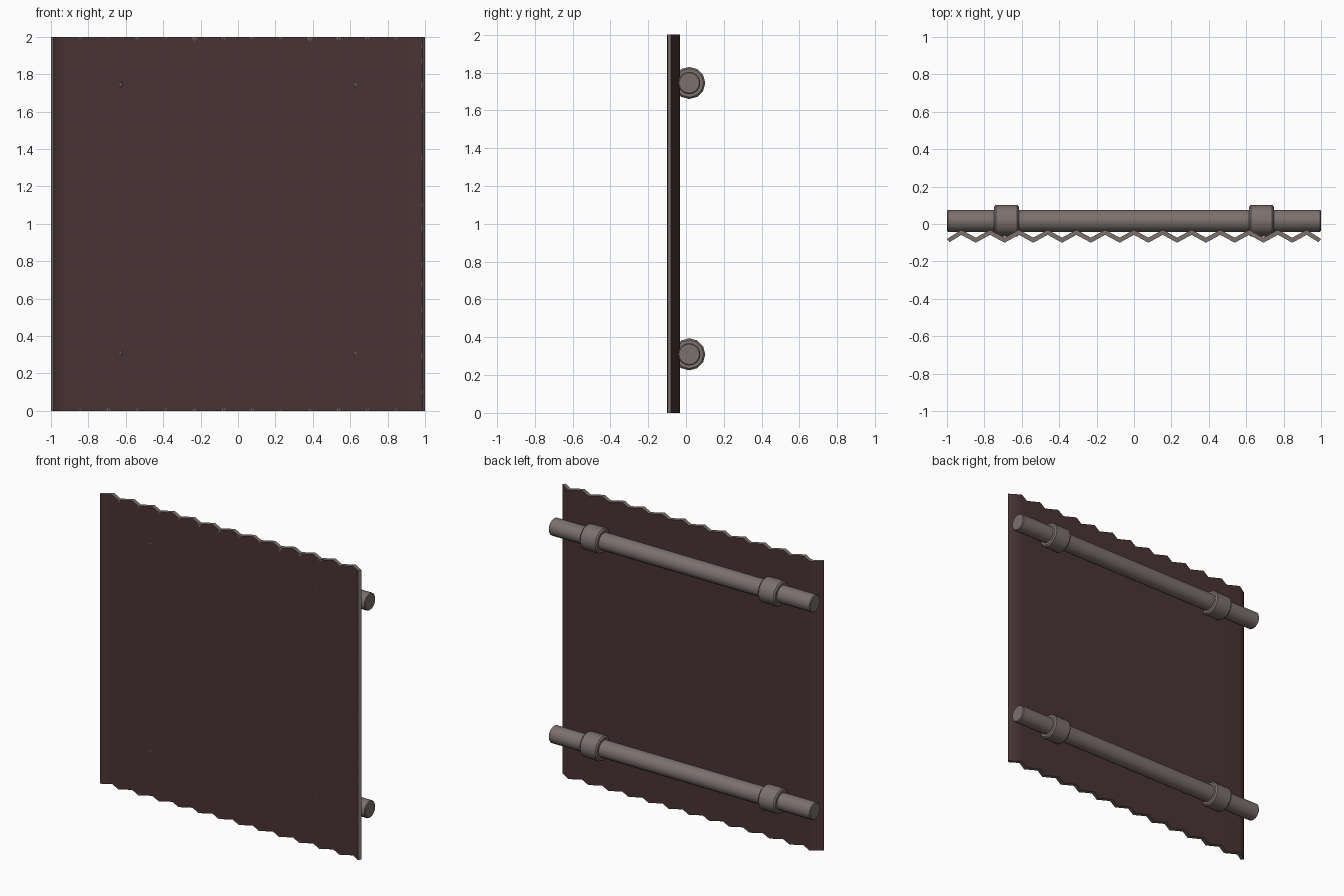
import bpy, bmesh, math, random
from mathutils import Matrix

if "Cube" in bpy.data.objects:
    bpy.data.objects.remove(bpy.data.objects["Cube"])

random.seed(4)


def material(name, rgb):
    m = bpy.data.materials.new(name)
    m.diffuse_color = (*rgb, 1)
    m.use_nodes = True
    m.node_tree.nodes["Principled BSDF"].inputs["Base Color"].default_value = m.diffuse_color
    return m


RUST = material("dark rust red", (0.068, 0.034, 0.035))
STEEL = material("worn grey steel", (0.20, 0.165, 0.155))


def finish(name, bm, mats, angle=None):
    bmesh.ops.recalc_face_normals(bm, faces=bm.faces)
    me = bpy.data.meshes.new(name)
    bm.to_mesh(me)
    bm.free()
    ob = bpy.data.objects.new(name, me)
    bpy.context.collection.objects.link(ob)
    for m in mats:
        me.materials.append(m)
    if angle:
        bpy.ops.object.select_all(action='DESELECT')
        ob.select_set(True)
        bpy.context.view_layer.objects.active = ob
        bpy.ops.object.shade_smooth_by_angle(angle=math.radians(angle))
    return ob


# Corrugated sheet: zigzag profile, 13 waves wide, rim in bare steel
WAVES, HEIGHT = 13, 2.0
N = WAVES * 2
FRONT, AMP, THICK = -0.1, 0.042, 0.027
STEP = 2.0 / N

front, back = [], []
for i in range(N + 1):
    x = -1 + i * STEP
    y = FRONT + (AMP if i % 2 else 0)
    end = 0.014 if i == 0 else -0.014 if i == N else 0
    front.append((x + end, y + abs(end) * 0.2))
    back.append((x, y + THICK - abs(end) * 0.5))

bm = bmesh.new()
cols = [[[bm.verts.new((x, y, z)) for z in (0, HEIGHT)] for x, y in row]
        for row in (front, back)]
F, B = cols
for i in range(N):
    for row in cols:
        bm.faces.new((row[i][0], row[i + 1][0], row[i + 1][1], row[i][1]))
    for k in (0, 1):
        bm.faces.new((F[i][k], F[i + 1][k], B[i + 1][k], B[i][k])).material_index = 1
for i in (0, N):
    bm.faces.new((F[i][0], F[i][1], B[i][1], B[i][0])).material_index = 1
finish("corrugated_sheet", bm, (RUST, STEEL), 72)

# Chipped paint: small folded flakes on the ridges at the top and bottom edges
bm = bmesh.new()
slope = AMP / STEP
for i in range(2, N, 2):
    x, y = -1 + i * STEP, FRONT - 0.001
    for z, d in ((HEIGHT, -1), (0, 1)):
        w, h = random.uniform(0.010, 0.02), random.uniform(0.015, 0.03)
        if d > 0:
            w, h = w * 0.7, h * 0.9
        tip = bm.verts.new((x, y, z + d * h))
        mid = bm.verts.new((x, y, z))
        for s in (-1, 1):
            side = bm.verts.new((x + s * w, y + slope * w, z))
            bm.faces.new((tip, mid, side))
# Chips down the right edge
for z in (0.1, 0.29, 0.42, 0.54, 0.68, 0.78, 0.98, 1.1, 1.35, 1.6, 1.74, 1.87, 1.95):
    h = random.uniform(0.012, 0.03)
    x0, x1 = 0.978, 0.986
    y0, y1 = FRONT + 0.0085, FRONT + 0.0018
    bm.faces.new([bm.verts.new(p) for p in
                  ((x0, y0, z), (x1, y1, z - h), (x1, y1, z + h))])
finish("edge_chips", bm, (STEEL,))


# Horizontal pipes with collars
def cylinder(name, x0, x1, r, sides, z, bevel):
    bm = bmesh.new()
    bmesh.ops.create_cone(bm, cap_ends=True, segments=sides, radius1=r, radius2=r,
                          depth=x1 - x0)
    rim = [e for e in bm.edges if abs(e.verts[0].co.z - e.verts[1].co.z) < 1e-5]
    bmesh.ops.bevel(bm, geom=rim, offset=bevel, segments=1, affect='EDGES')
    bm.transform(Matrix.Translation(((x0 + x1) / 2, 0.017, z))
                 @ Matrix.Rotation(math.pi / 2, 4, 'Y'))
    finish(name, bm, (STEEL,), 35)


for label, z in (("lower", 0.31), ("upper", 1.745)):
    cylinder(label + "_pipe", -1, 1, 0.059, 16, z, 0.005)
    for side, s in (("left", -1), ("right", 1)):
        c = s * 0.682
        cylinder(f"{label}_{side}_collar", c - 0.066, c + 0.066, 0.085, 12, z, 0.009)
